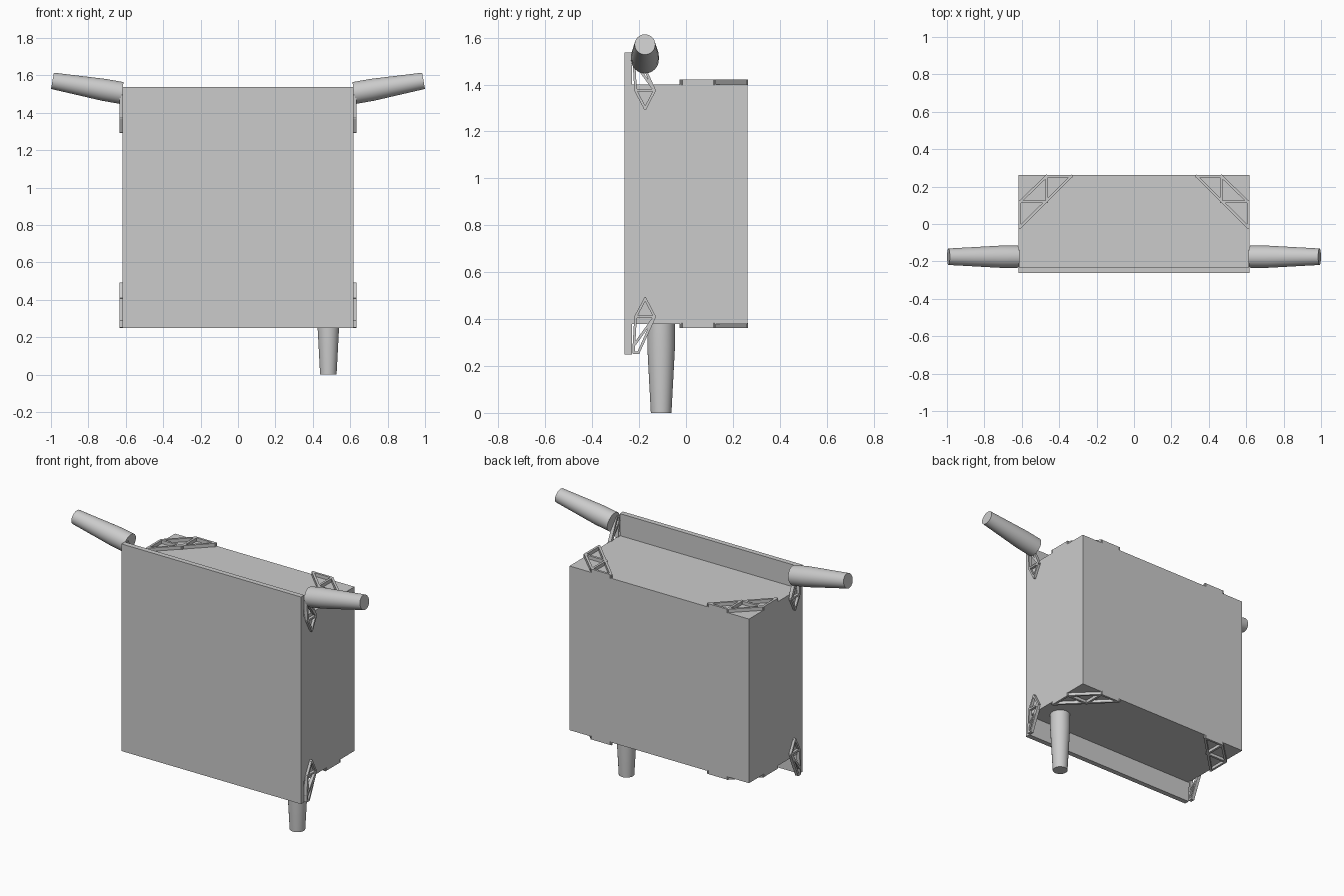
import bpy, bmesh
from mathutils import Vector, Matrix

if "Cube" in bpy.data.objects:
    bpy.data.objects.remove(bpy.data.objects["Cube"])


def finish(name, bm):
    bmesh.ops.recalc_face_normals(bm, faces=bm.faces)
    me = bpy.data.meshes.new(name)
    bm.to_mesh(me)
    bm.free()
    ob = bpy.data.objects.new(name, me)
    bpy.context.collection.objects.link(ob)
    return ob


def add_box(bm, lo, hi, mat=Matrix()):
    lo, hi = Vector(lo), Vector(hi)
    m = mat @ Matrix.Translation((lo + hi) / 2) @ Matrix.Diagonal((*(hi - lo), 1))
    bmesh.ops.create_cube(bm, size=1, matrix=m)


def box(name, lo, hi):
    bm = bmesh.new()
    add_box(bm, lo, hi)
    return finish(name, bm)


def truss(name, pts, links, frame, depth, w=0.014):
    """Flat lattice of square bars; pts are 2D in the plane of frame."""
    bm = bmesh.new()
    for i, j in links:
        a, b = Vector(pts[i]), Vector(pts[j])
        d = (b - a).normalized()
        m = Matrix(((d.x, -d.y, 0, a.x), (d.y, d.x, 0, a.y), (0, 0, 1, 0), (0, 0, 0, 1)))
        h = w / 2
        add_box(bm, (-h * 0.8, -h, depth[0]), ((b - a).length + h * 0.8, h, depth[1]), frame @ m)
    return finish(name, bm)


def limb(name, start, end):
    """Short straight collar followed by a taper, closed at both ends."""
    start, end = Vector(start), Vector(end)
    axis = end - start
    rot = axis.to_track_quat('Z', 'Y').to_matrix()
    n = 32
    bm = bmesh.new()
    rings = []
    for t, r in ((0, 0.059), (0.26, 0.059), (1, 0.044)):
        ret = bmesh.ops.create_circle(bm, segments=n, radius=r,
                                      matrix=Matrix.Translation(start + axis * t) @ rot.to_4x4())
        rings.append(ret['verts'])
    for r0, r1 in zip(rings, rings[1:]):
        for i in range(n):
            k = (i + 1) % n
            bm.faces.new((r0[i], r0[k], r1[k], r1[i]))
    bm.faces.new(rings[0])
    bm.faces.new(rings[-1])
    ob = finish(name, bm)
    bpy.context.view_layer.objects.active = ob
    bpy.ops.object.select_all(action='DESELECT')
    ob.select_set(True)
    bpy.ops.object.shade_smooth_by_angle(angle=0.5)


# Body and oversized front panel
box("body", (-0.617, -0.232, 0.38), (0.617, 0.263, 1.40))
box("front_panel", (-0.617, -0.263, 0.25), (0.617, -0.231, 1.537))

# Lattice plans: corner brackets (x, y) and side brackets (y, z)
corner = [(0.61, -0.018), (0.335, 0.256), (0.61, 0.118), (0.467, 0.256), (0.467, 0.118)]
corner_links = [(0, 1), (2, 3), (2, 4), (3, 4), (0, 2), (1, 3)]
side = [(-0.174, 0.487), (-0.215, 0.41), (-0.134, 0.41), (-0.222, 0.288), (-0.222, 0.257), (-0.203, 0.257)]
side_links = [(0, 1), (0, 2), (1, 2), (1, 3), (3, 2), (2, 5), (3, 4), (4, 5)]

yz = Matrix(((0, 0, 1, 0), (1, 0, 0, 0), (0, 1, 0, 0), (0, 0, 0, 1)))
flip_z = Matrix.Translation((0, 0, 1.785)) @ Matrix.Diagonal((1, 1, -1, 1))

for s, word in ((-1, "left"), (1, "right")):
    mirror = Matrix.Diagonal((s, 1, 1, 1))
    for level, flip in (("lower", Matrix()), ("upper", flip_z)):
        # Corner lattices on the top and bottom of the body
        d = (0.362, 0.383) if level == "lower" else (0.364, 0.386)
        truss(f"{level}_{word}_corner_bracket", corner, corner_links, flip @ mirror, d)
        # Lattices joining the body sides to the front panel
        truss(f"{level}_{word}_side_bracket", side, side_links,
              flip @ mirror @ yz, (0.612, 0.633), 0.011)
    # Arms
    limb(f"{word}_arm", (s * 0.622, -0.175, 1.506), (s * 0.992, -0.175, 1.571))

# Single leg
limb("leg", (0.483, -0.106, 0.381), (0.483, -0.106, 0.0))
